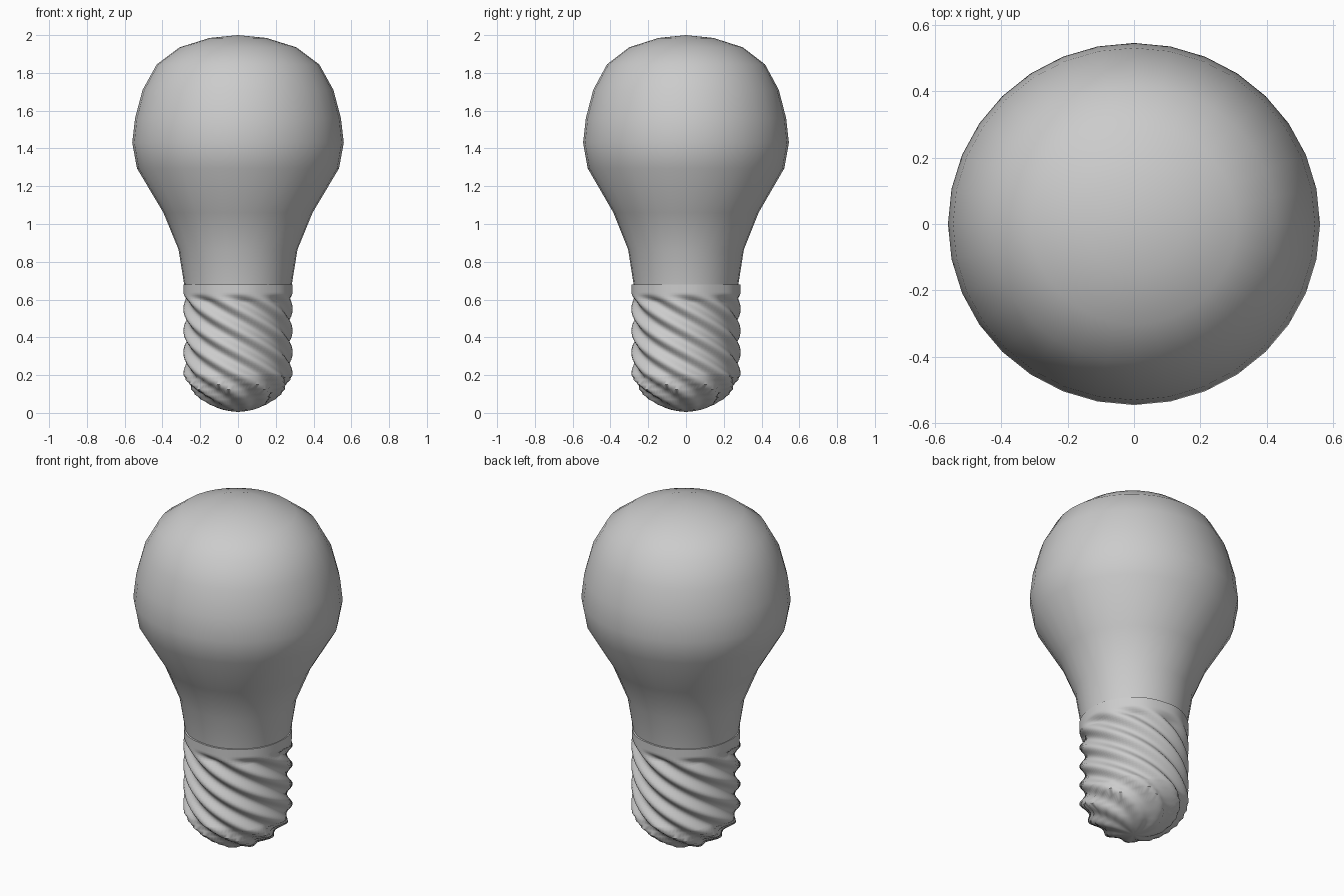
import bpy, bmesh, math
from mathutils import Vector

if "Cube" in bpy.data.objects:
    bpy.data.objects.remove(bpy.data.objects["Cube"])


def lathe(name, rings, sides, radius_at, y_scale=1.0, cap_top=None, cap_bottom=None, angle=60):
    """Stack rings (r, z); radius_at(r, z, angle) allows a fluted section."""
    bm = bmesh.new()
    rows = []
    for r, z in rings:
        row = []
        for i in range(sides):
            a = 2 * math.pi * i / sides
            q = radius_at(r, z, a)
            row.append(bm.verts.new((q * math.cos(a), q * math.sin(a) * y_scale, z)))
        rows.append(row)
    for low, high in zip(rows, rows[1:]):
        for i in range(sides):
            j = (i + 1) % sides
            bm.faces.new((low[i], low[j], high[j], high[i]))
    for row, z in ((rows[0], cap_bottom), (rows[-1], cap_top)):
        if z is not None:
            pole = bm.verts.new((0, 0, z))
            for i in range(sides):
                bm.faces.new((row[i], row[(i + 1) % sides], pole))
    bmesh.ops.recalc_face_normals(bm, faces=bm.faces[:])
    mesh = bpy.data.meshes.new(name)
    bm.to_mesh(mesh)
    bm.free()
    obj = bpy.data.objects.new(name, mesh)
    bpy.context.collection.objects.link(obj)
    bpy.ops.object.select_all(action='DESELECT')
    obj.select_set(True)
    bpy.context.view_layer.objects.active = obj
    bpy.ops.object.shade_smooth_by_angle(angle=math.radians(angle))
    return obj


# Glass envelope, slightly narrower front to back
glass = [(0.278, 0.64), (0.285, 0.68), (0.315, 0.865), (0.395, 1.06), (0.535, 1.295),
         (0.56, 1.43), (0.545, 1.56), (0.505, 1.71), (0.43, 1.845), (0.31, 1.935), (0.15, 1.985)]
lathe("glass_bulb", glass, 32, lambda r, z, a: r, y_scale=0.973, cap_top=2.0)

# Screw base: eight-start twisted flutes fading into the collar
STARTS, PITCH = 8, 0.115


def flute(r, z, a):
    depth = 0.032
    if z < 0.2:
        depth = min(0.04, 0.18 * r)
    elif z > 0.59:
        depth = 0.032 * max(0.12, 1 - (z - 0.59) / 0.04)
    zt = min(z, 0.63)
    wave = math.cos(STARTS * a + 2 * math.pi * (zt - 0.55) / PITCH)
    return r - depth * (1 - wave) / 2


base = [(0.04, 0.009), (0.08, 0.016), (0.12, 0.028), (0.16, 0.045), (0.2, 0.072),
        (0.23, 0.097), (0.255, 0.125), (0.272, 0.15), (0.283, 0.175)]
base += [(0.29, 0.2 + 0.01 * i) for i in range(45)]
base += [(0.29, 0.66), (0.29, 0.68), (0.28, 0.68), (0.272, 0.65)]
lathe("screw_base", base, 96, flute, cap_bottom=0.005)

# Rest the lowest point on the ground
bpy.data.objects["screw_base"].location.z = 0.0
